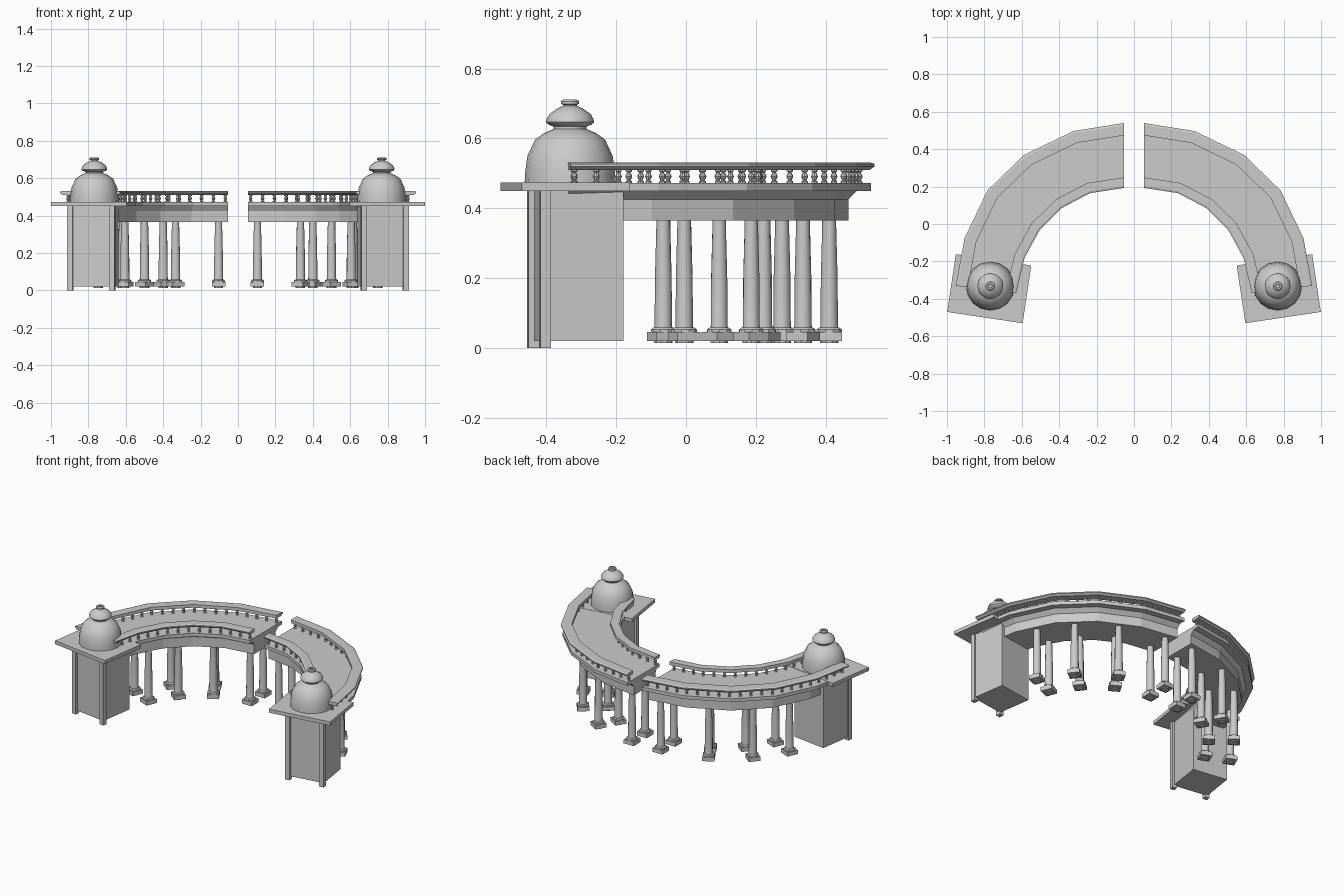
import bpy, bmesh, math
from mathutils import Vector, Matrix

if "Cube" in bpy.data.objects:
    bpy.data.objects.remove(bpy.data.objects["Cube"])

# Paired outer and inner points of the right-hand curved wing
OUTER = [Vector(p) for p in [(.053, .54), (.323, .497), (.587, .37), (.783, .18), (.906, -.075), (.953, -.33)]]
INNER = [Vector(p) for p in [(.053, .193), (.235, .165), (.385, .086), (.503, -.03), (.585, -.18), (.63, -.368)]]
TURN = math.radians(8.5)


def finish(name, bm, smooth=None):
    """Turn a bmesh into an object mirrored across x = 0."""
    bmesh.ops.recalc_face_normals(bm, faces=bm.faces)
    me = bpy.data.meshes.new(name)
    bm.to_mesh(me)
    bm.free()
    ob = bpy.data.objects.new(name, me)
    bpy.context.collection.objects.link(ob)
    if smooth:
        bpy.ops.object.select_all(action='DESELECT')
        ob.select_set(True)
        bpy.context.view_layer.objects.active = ob
        bpy.ops.object.shade_smooth_by_angle(angle=math.radians(smooth))
    mod = ob.modifiers.new("mirror", 'MIRROR')
    mod.use_mirror_merge = False
    return ob


def offset(i, side, d):
    """Point i on a path, moved d outward from the outer (1) or inner (0) edge."""
    base = OUTER[i] if side else INNER[i]
    return base + (OUTER[i] - INNER[i]).normalized() * d


def sweep(name, profile):
    """Sweep a closed profile of (side, offset, z) around the wing."""
    bm = bmesh.new()
    rings = [[bm.verts.new((*offset(i, s, d), z)) for s, d, z in profile] for i in range(len(OUTER))]
    n = len(profile)
    for a, b in zip(rings, rings[1:]):
        for k in range(n):
            bm.faces.new((a[k], a[(k + 1) % n], b[(k + 1) % n], b[k]))
    bm.faces.new(rings[0])
    bm.faces.new(rings[-1])
    return finish(name, bm)


def lathe(bm, x, y, profile, sides, turn=0):
    """Add a turned shape of (radius, z) pairs, capped at both ends."""
    rings = []
    for r, z in profile:
        rings.append([bm.verts.new((x + r * math.cos(turn + math.tau * k / sides),
                                    y + r * math.sin(turn + math.tau * k / sides), z)) for k in range(sides)])
    for a, b in zip(rings, rings[1:]):
        for k in range(sides):
            j = (k + 1) % sides
            bm.faces.new((a[k], a[j], b[j], b[k]))
    bm.faces.new(rings[0])
    bm.faces.new(rings[-1])


def box(bm, x, y, z0, z1, sx, sy, turn=TURN):
    m = (Matrix.Translation((x, y, (z0 + z1) / 2)) @ Matrix.Rotation(turn, 4, 'Z')
         @ Matrix.Diagonal((sx, sy, z1 - z0, 1)))
    bmesh.ops.create_cube(bm, size=1, matrix=m)


# Curved deck with cornice and beam
sweep("curved_deck", [(0, .005, .472), (1, -.01, .472), (1, -.01, .45), (1, -.05, .45), (1, -.075, .425),
                      (1, -.075, .365), (0, .05, .365), (0, .05, .425), (0, .035, .45), (0, .005, .45)])

# Handrails along both edges
sweep("outer_handrail", [(1, -.066, .51), (1, -.014, .51), (1, 0, .52), (1, 0, .527), (1, -.012, .531), (1, -.066, .531)])
sweep("inner_handrail", [(0, .056, .51), (0, .012, .51), (0, 0, .52), (0, 0, .527), (0, .01, .531), (0, .056, .531)])

# Balusters spaced evenly below the handrails
VASE = [(.009, .471), (.009, .477), (.005, .48), (.01, .491), (.005, .503), (.009, .506), (.009, .512)]
for side, d, name in [(1, -.042, "outer_balusters"), (0, .03, "inner_balusters")]:
    bm = bmesh.new()
    path = [offset(i, side, d) for i in range(len(OUTER))]
    lengths = [(b - a).length for a, b in zip(path, path[1:])]
    total = sum(lengths) - .03
    count = round(total / .066)
    for k in range(count + 1):
        s, i = .015 + total * k / count, 0
        while s > lengths[i]:
            s -= lengths[i]
            i += 1
        p = path[i].lerp(path[i + 1], s / lengths[i])
        lathe(bm, p.x, p.y, VASE, 8)
    finish(name, bm, 40)

# Columns in pairs: (outer, inner) with the angle of the pair
PAIRS = [(.104, .41, .104, .275), (.40, .335, .334, .222), (.617, .187, .50, .095), (.748, -.005, .605, -.065)]
shafts, bases = bmesh.new(), bmesh.new()
for ox, oy, ix, iy in PAIRS:
    a = math.atan2(oy - iy, ox - ix)
    for x, y in ((ox, oy), (ix, iy)):
        lathe(shafts, x, y, [(.027, .05), (.025, .065), (.024, .2), (.02, .35), (.02, .37)], 10, a)
        box(bases, x, y, .02, .046, .072, .072, a)
        lathe(bases, x, y, [(.036, .045), (.036, .053), (.029, .058)], 10, a)
        lathe(bases, x, y, [(.026, .014), (.026, .022)], 10, a)
finish("column_shafts", shafts, 40)
finish("column_bases", bases)

# End pavilion: body, front corner posts and roof slab
bm = bmesh.new()
box(bm, .772, -.308, .02, .452, .235, .225)
finish("pavilion_body", bm)
bm = bmesh.new()
box(bm, .673, -.438, 0, .452, .03, .03)
box(bm, .897, -.404, 0, .452, .03, .03)
finish("pavilion_posts", bm)
bm = bmesh.new()
box(bm, .774, -.346, .45, .4735, .408, .312)
finish("pavilion_roof_slab", bm)

# Dome with lantern bulb and finial
bm = bmesh.new()
lathe(bm, .768, -.332, [(.13, .47), (.129, .5), (.122, .55), (.1, .597), (.075, .615), (.047, .627), (.047, .634),
                        (.063, .64), (.069, .647), (.068, .653), (.059, .67), (.036, .686), (.02, .693), (.019, .696),
                        (.026, .699), (.026, .706), (.02, .711), (.012, .711), (.01, .706)], 16)
finish("dome", bm, 35)
